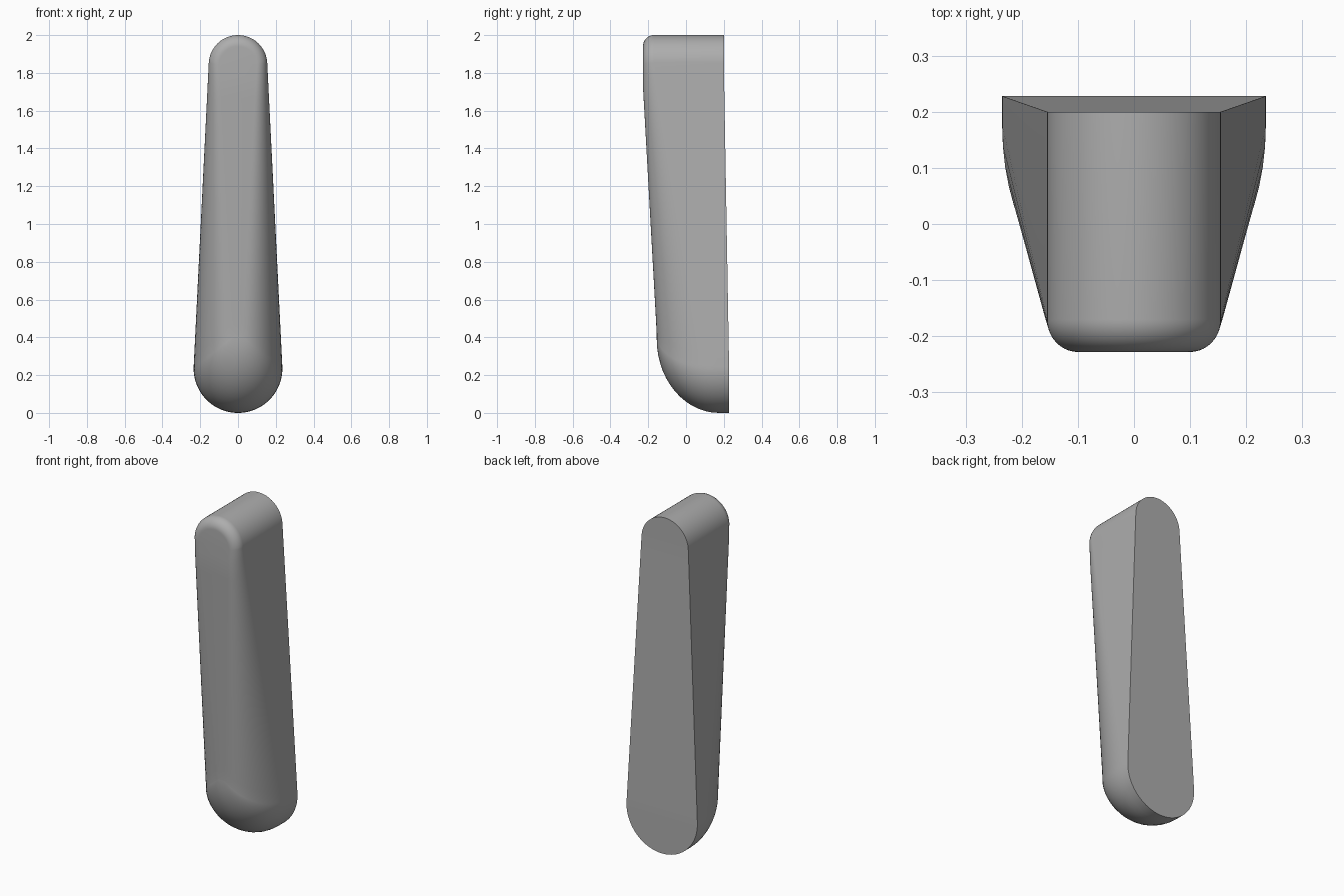
import bpy, bmesh, math

if "Cube" in bpy.data.objects:
    bpy.data.objects.remove(bpy.data.objects["Cube"], do_unlink=True)

ARC, SIDE, FILLET = 24, 24, 14
TOP_Z, LOW_Z = 1.845, 0.235
TOP_R, LOW_R = 0.155, 0.235
TILT = math.asin((LOW_R - TOP_R) / (TOP_Z - LOW_Z))


def mix(a, b, t):
    return a + (b - a) * t


def clamp(t):
    return max(0.0, min(1.0, t))


def half_outline(top_z, top_r, low_z, low_r):
    """Right half of a tapered capsule from top to bottom: (x, z, k), k = 0 top, 1 bottom."""
    pts = []
    for i in range(ARC + 1):
        a = mix(math.pi / 2, TILT, i / ARC)
        pts.append((top_r * math.cos(a), top_z + top_r * math.sin(a), 0.0))
    for i in range(1, SIDE):
        k = i / SIDE
        r = mix(top_r, low_r, k)
        pts.append((r * math.cos(TILT), mix(top_z, low_z, k) + r * math.sin(TILT), k))
    for i in range(ARC + 1):
        a = mix(TILT, -math.pi / 2, i / ARC)
        pts.append((low_r * math.cos(a), low_z + low_r * math.sin(a), 1.0))
    return pts


def back_y(z):
    return mix(0.2, 0.228, clamp((TOP_Z - z) / (TOP_Z - LOW_Z)))


def front_y(z):
    return mix(-0.228, -0.155, clamp((1.73 - z) / 1.31))


outer = half_outline(TOP_Z, TOP_R, LOW_Z, LOW_R)
inner = half_outline(TOP_Z - 0.005, 0.1, 0.41, 0.02)

# Rings run from the back rim, along the straight wall, over the widening front fillet
rings = [[(x, back_y(z), z) for x, z, k in outer]]
for j in range(FILLET + 1):
    a = math.pi / 2 * j / FILLET
    ring = []
    for (x, z, k), (u, w, _) in zip(outer, inner):
        t = 1 - math.cos(a)
        ring.append((mix(x, u, t),
                     mix(mix(-0.17, 0.175, k), front_y(w), math.sin(a)),
                     mix(z, w, t)))
    rings.append(ring)

bm = bmesh.new()
loops = []
for ring in rings:
    right = [bm.verts.new(p) for p in ring]
    left = [bm.verts.new((-x, y, z)) for x, y, z in ring[1:-1]]
    loops.append((right, [right[0]] + left + [right[-1]]))

# Wall and fillet on both halves
n = len(outer)
for (r0, l0), (r1, l1) in zip(loops, loops[1:]):
    for i in range(n - 1):
        bm.faces.new((r0[i], r0[i + 1], r1[i + 1], r1[i]))
        bm.faces.new((l0[i], l1[i], l1[i + 1], l0[i + 1]))

# Flat back and front strips joining the halves
for right, left in (loops[0], loops[-1]):
    for i in range(n - 1):
        quad = []
        for v in (right[i], right[i + 1], left[i + 1], left[i]):
            if v not in quad:
                quad.append(v)
        bm.faces.new(quad)

bmesh.ops.recalc_face_normals(bm, faces=bm.faces)
mesh = bpy.data.meshes.new("handle")
bm.to_mesh(mesh)
bm.free()
handle = bpy.data.objects.new("handle", mesh)
bpy.context.collection.objects.link(handle)

# Plain grey material
grey = bpy.data.materials.new("plain grey")
grey.use_nodes = True
color = (0.42, 0.42, 0.42, 1.0)
grey.diffuse_color = color
grey.node_tree.nodes["Principled BSDF"].inputs["Base Color"].default_value = color
mesh.materials.append(grey)

bpy.ops.object.select_all(action="DESELECT")
handle.select_set(True)
bpy.context.view_layer.objects.active = handle
bpy.ops.object.shade_smooth_by_angle(angle=math.radians(30))
